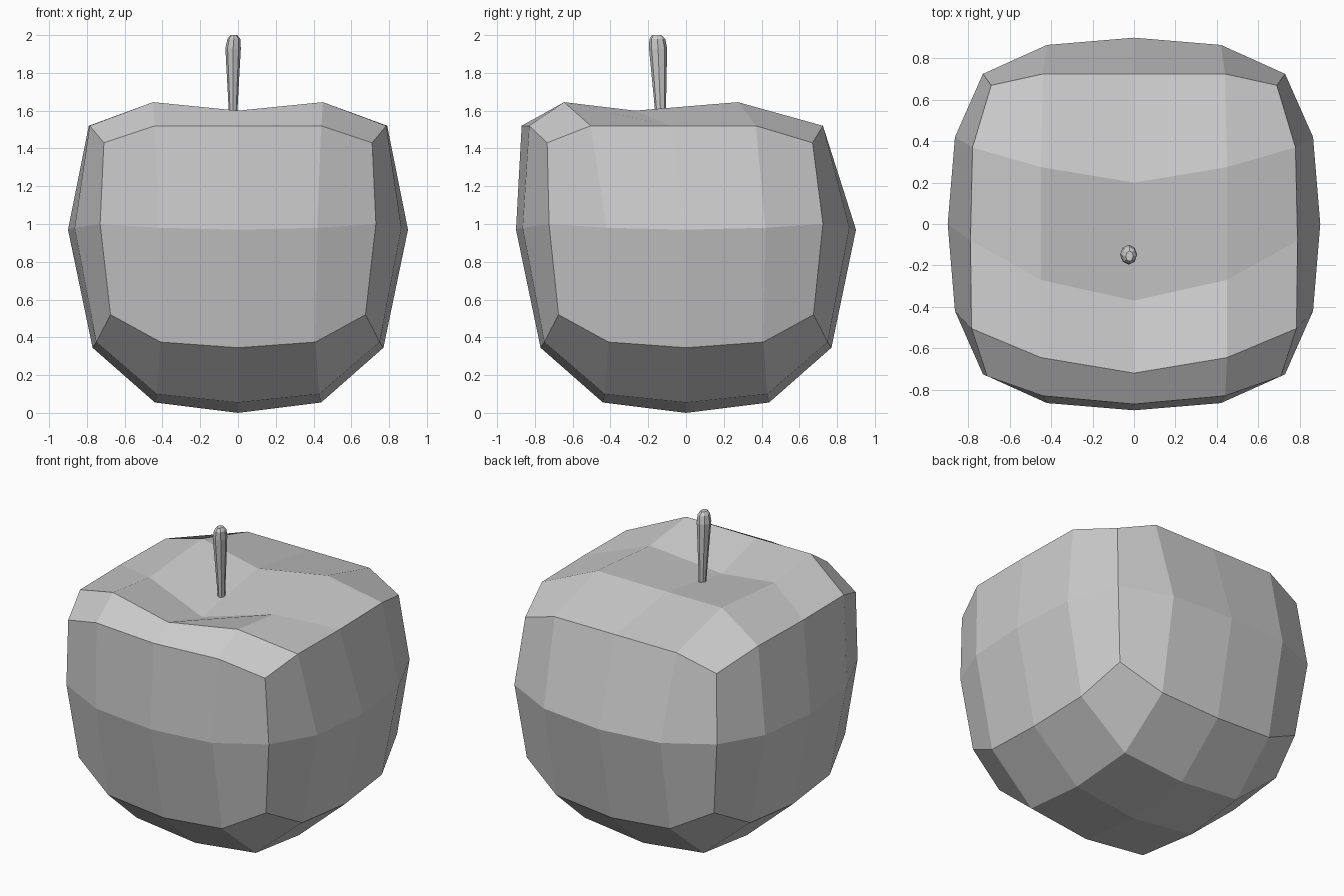
import bpy, bmesh, math

if "Cube" in bpy.data.objects:
    bpy.data.objects.remove(bpy.data.objects["Cube"])


def finish(bm, name):
    bmesh.ops.recalc_face_normals(bm, faces=bm.faces[:])
    mesh = bpy.data.meshes.new(name)
    bm.to_mesh(mesh)
    bm.free()
    obj = bpy.data.objects.new(name, mesh)
    bpy.context.collection.objects.link(obj)
    return obj


# Fruit: a box of 4 x 4 x 2 cells pulled into an apple shape, mirrored in x
# top rows run front to back; each row holds the centre, inner and outer point
TOP = [
    [(0, -.87, 1.52), (.44, -.83, 1.52), (.71, -.735, 1.43)],
    [(0, -.72, 1.60), (.45, -.645, 1.645), (.785, -.505, 1.52)],
    [(0, -.37, 1.50), (.45, -.27, 1.60), (.79, -.08, 1.52)],
    [(0, .20, 1.60), (.45, .275, 1.645), (.78, .37, 1.52)],
    [(0, .725, 1.52), (.44, .725, 1.52), (.69, .67, 1.43)],
]
# middle and bottom are also mirrored in y: rows from centre outwards
MIDDLE = [
    [None, None, (.90, 0, .97)],
    [None, None, (.865, .42, .98)],
    [(0, .90, .97), (.42, .865, .98), (.73, .725, 1.0)],
]
BOTTOM = [
    [(0, 0, 0), (.44, 0, .055), (.77, 0, .345)],
    [(0, .44, .055), (.43, .43, .10), (.75, .41, .375)],
    [(0, .77, .345), (.41, .75, .375), (.675, .675, .52)],
]

bm = bmesh.new()
V = {}
for i in range(-2, 3):
    for j in range(-2, 3):
        sx, sy = (-1 if i < 0 else 1), (-1 if j < 0 else 1)
        x, y, z = TOP[j + 2][abs(i)]
        V[i, j, 2] = bm.verts.new((sx * x, y, z))
        for k, table in ((1, MIDDLE), (0, BOTTOM)):
            p = table[abs(j)][abs(i)]
            if p:
                V[i, j, k] = bm.verts.new((sx * p[0], sy * p[1], p[2]))

for i in range(-2, 2):
    for j in range(-2, 2):
        for k in (0, 2):
            bm.faces.new([V[i, j, k], V[i + 1, j, k], V[i + 1, j + 1, k], V[i, j + 1, k]])
    for k in (0, 1):
        for s in (-2, 2):
            bm.faces.new([V[i, s, k], V[i + 1, s, k], V[i + 1, s, k + 1], V[i, s, k + 1]])
            bm.faces.new([V[s, i, k], V[s, i + 1, k], V[s, i + 1, k + 1], V[s, i, k + 1]])
finish(bm, "fruit")

# Stem: slim eight-sided stalk, wider at its rounded tip
SECTIONS = [(1.51, -.025, -.132, .020, .026), (1.62, -.026, -.136, .024, .030),
            (1.93, -.026, -.148, .041, .048), (1.98, -.022, -.152, .034, .042),
            (2.0, -.022, -.155, .018, .025)]
bm = bmesh.new()
rings = []
for z, cx, cy, rx, ry in SECTIONS:
    rings.append([bm.verts.new((cx + rx * math.cos(a), cy + ry * math.sin(a), z))
                  for a in (math.tau * n / 8 for n in range(8))])
for lo, hi in zip(rings, rings[1:]):
    for n in range(8):
        m = (n + 1) % 8
        bm.faces.new([lo[n], lo[m], hi[m], hi[n]])
bm.faces.new(rings[0])
bm.faces.new(rings[-1])
finish(bm, "stem")
